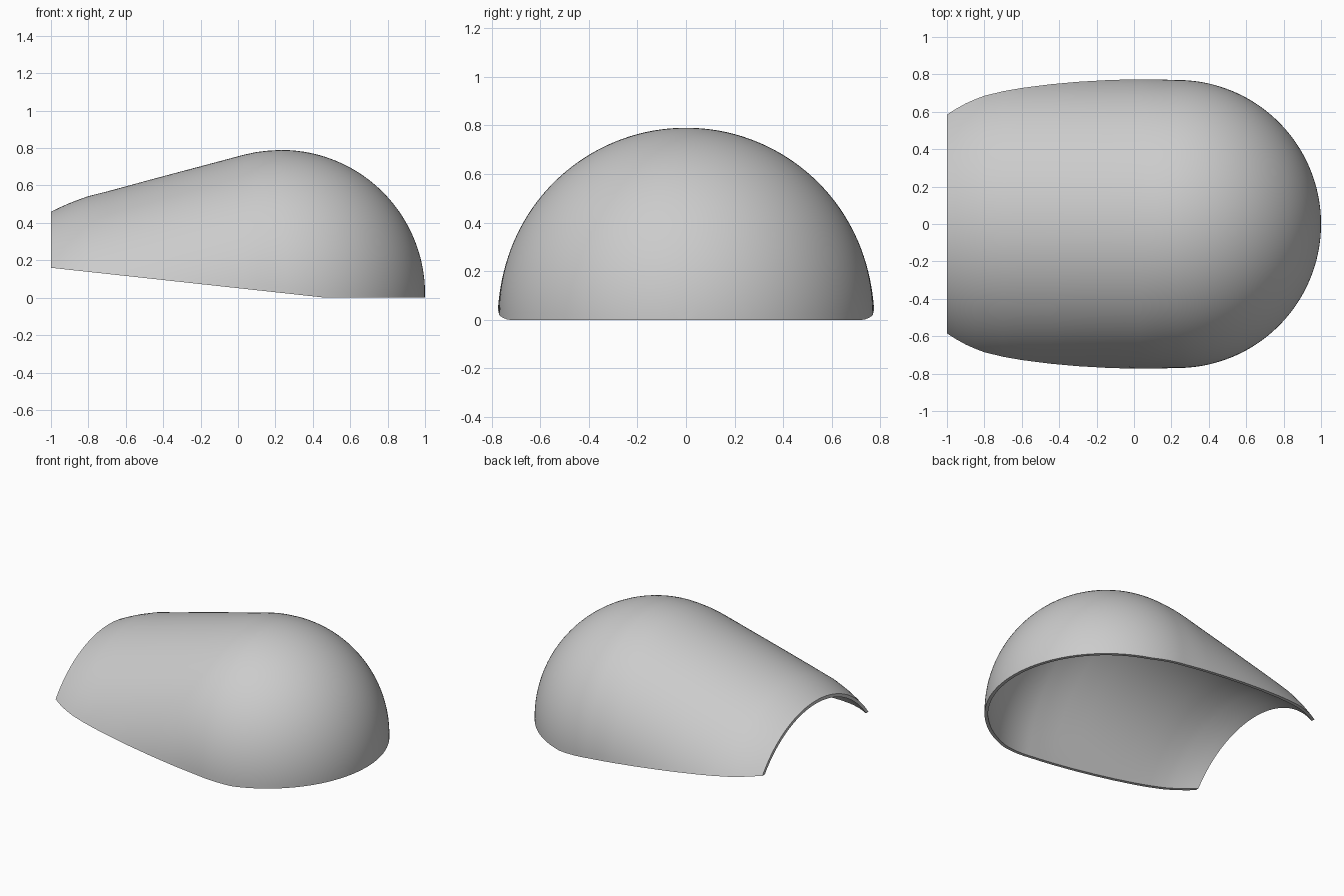
import bpy, bmesh, math

if "Cube" in bpy.data.objects:
    bpy.data.objects.remove(bpy.data.objects["Cube"], do_unlink=True)

WALL = 0.022
DOME_X, DOME_Z, DOME_R = 0.23, 0.02, 0.77
ARC, STEPS = 72, 40

# Tapered hood: station x, height of arc centre, arc radius
HOOD = [(-1, -0.26, 0.72), (-0.95, -0.258, 0.742), (-0.9, -0.254, 0.76),
        (-0.85, -0.248, 0.773), (-0.8, -0.24, 0.783), (-0.7, -0.224, 0.792),
        (-0.6, -0.197, 0.792), (-0.45, -0.152, 0.788), (-0.3, -0.108, 0.784),
        (-0.13, -0.059, 0.78), (0.03, -0.012, 0.776), (0.1, 0.005, 0.774),
        (0.16, 0.014, 0.772)]


def floor_height(x):
    """Slanted lower edge that levels out under the dome."""
    return max(0.0, 0.16 - 0.109 * (x + 1))


def skin(bm, inset):
    """Rows of vertices following the hood and then the dome."""
    stations = [(x, z, r - inset) for x, z, r in HOOD]
    radius = DOME_R - inset
    end = math.acos(DOME_Z / radius)
    for i in range(STEPS + 1):
        t = end * i / STEPS
        stations.append((DOME_X + radius * math.sin(t), DOME_Z, radius * math.cos(t)))
    rows = []
    for x, z, r in stations:
        low = math.asin(max(-1, min(1, (floor_height(x) - z) / r)))
        row = []
        for j in range(ARC + 1):
            a = low + (math.pi - 2 * low) * j / ARC
            row.append(bm.verts.new((x, r * math.cos(a), z + r * math.sin(a))))
        rows.append(row)
    return rows


def strip(bm, first, second):
    for j in range(len(first) - 1):
        bm.faces.new((first[j], first[j + 1], second[j + 1], second[j]))


bm = bmesh.new()
outer, inner = skin(bm, 0), skin(bm, WALL)

# Outer and inner skins with closed tips
for rows in (outer, inner):
    for a, b in zip(rows, rows[1:]):
        strip(bm, a, b)
    bm.faces.new(rows[-1][:-1])

# Open end and lower rims
strip(bm, outer[0], inner[0])
for side in (0, -1):
    strip(bm, [r[side] for r in outer], [r[side] for r in inner])

bmesh.ops.remove_doubles(bm, verts=bm.verts, dist=0.0001)
bmesh.ops.recalc_face_normals(bm, faces=bm.faces)
mesh = bpy.data.meshes.new("domed_shell")
bm.to_mesh(mesh)
bm.free()

shell = bpy.data.objects.new("domed_shell", mesh)
bpy.context.collection.objects.link(shell)

grey = bpy.data.materials.new("light_grey")
grey.use_nodes = True
colour = (0.6, 0.6, 0.6, 1)
grey.diffuse_color = colour
grey.node_tree.nodes["Principled BSDF"].inputs["Base Color"].default_value = colour
mesh.materials.append(grey)

bpy.ops.object.select_all(action="DESELECT")
shell.select_set(True)
bpy.context.view_layer.objects.active = shell
bpy.ops.object.shade_smooth_by_angle(angle=math.radians(35))
